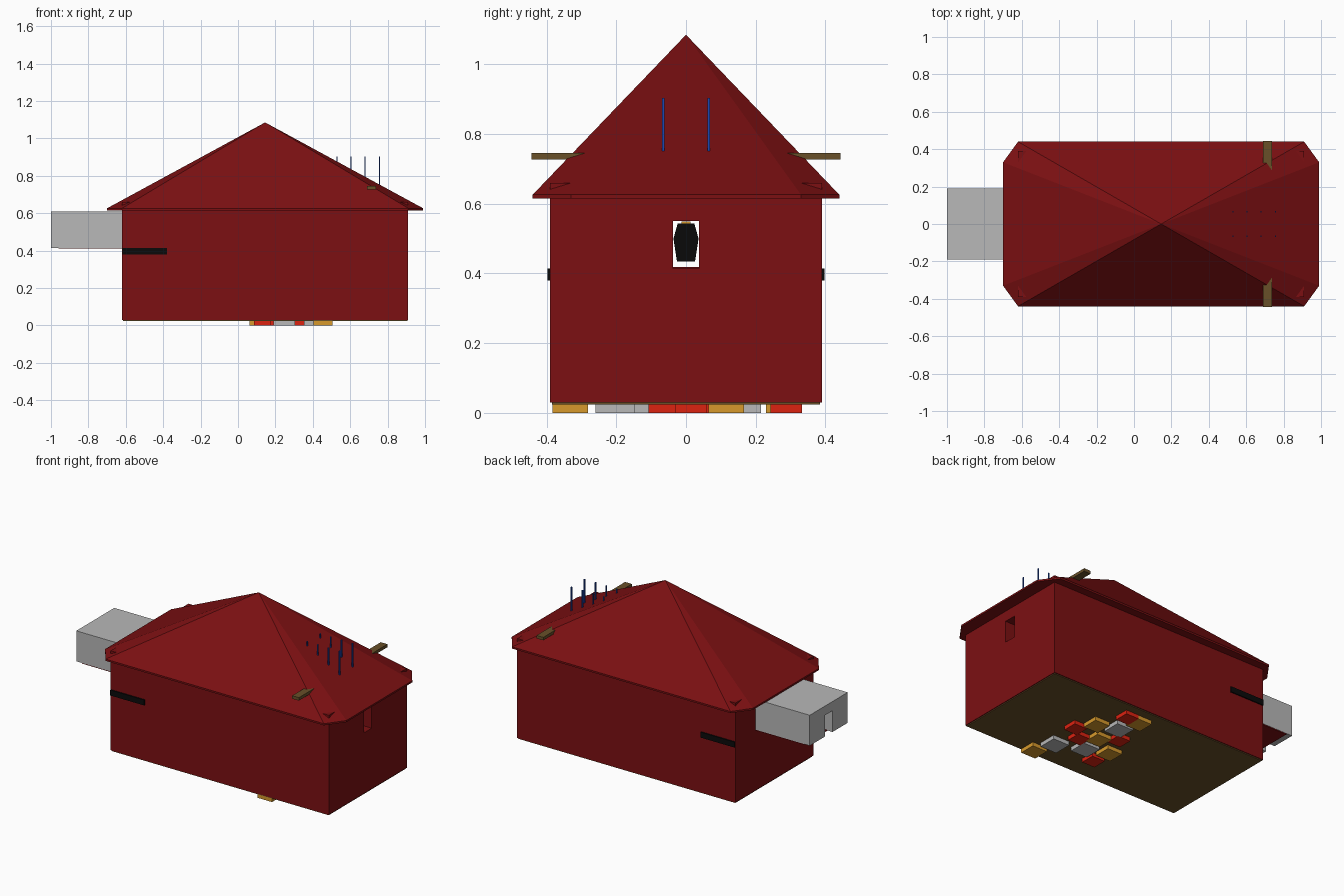
import bpy, bmesh

if "Cube" in bpy.data.objects:
    bpy.data.objects.remove(bpy.data.objects["Cube"])


def material(name, rgb):
    m = bpy.data.materials.new(name)
    m.diffuse_color = (*rgb, 1)
    m.use_nodes = True
    m.node_tree.nodes["Principled BSDF"].inputs["Base Color"].default_value = m.diffuse_color
    return m


DARK_RED = material("dark_red", (0.2, 0.005, 0.006))
RED = material("bright_red", (0.72, 0.016, 0.005))
OCHRE = material("ochre", (0.68, 0.32, 0.025))
GREY = material("light_grey", (0.48, 0.48, 0.48))
BROWN = material("brown", (0.14, 0.08, 0.022))
BLUE = material("blue", (0.012, 0.065, 0.45))
BLACK = material("black", (0.003, 0.003, 0.003))


def finish(name, bm, mat):
    bmesh.ops.recalc_face_normals(bm, faces=bm.faces)
    me = bpy.data.meshes.new(name)
    bm.to_mesh(me)
    bm.free()
    me.materials.append(mat)
    ob = bpy.data.objects.new(name, me)
    bpy.context.collection.objects.link(ob)
    return ob


def box(name, x, y, z, mat):
    """Box from (min, max) pairs along each axis."""
    bm = bmesh.new()
    bmesh.ops.create_cube(bm, size=1)
    for v in bm.verts:
        v.co = [(r[0] + r[1]) / 2 + c * (r[1] - r[0]) for r, c in zip((x, y, z), v.co)]
    return finish(name, bm, mat)


def prism(name, pts, offset, mat):
    """Extrude a flat outline by an offset vector."""
    bm = bmesh.new()
    face = bm.faces.new([bm.verts.new(p) for p in pts])
    ext = bmesh.ops.extrude_face_region(bm, geom=[face], use_keep_orig=True)
    bmesh.ops.translate(bm, vec=offset,
                        verts=[g for g in ext["geom"] if isinstance(g, bmesh.types.BMVert)])
    return finish(name, bm, mat)


def cut(ob, x, y, z, mat):
    """Cut a box-shaped opening and bake the result."""
    cutter = box("cutter", x, y, z, mat)
    cutter.hide_render = True
    mod = ob.modifiers.new("opening", "BOOLEAN")
    mod.operation, mod.object, mod.solver = "DIFFERENCE", cutter, "EXACT"
    bpy.context.view_layer.objects.active = ob
    bpy.ops.object.modifier_apply(modifier=mod.name)
    bpy.data.objects.remove(cutter)


# Walls, with a small tunnel running end to end
walls = box("walls", (-0.62, 0.91), (-0.39, 0.39), (0.03, 0.66), DARK_RED)
cut(walls, (-0.9, 1.1), (-0.038, 0.038), (0.415, 0.55), DARK_RED)
box("floor", (-0.615, 0.905), (-0.385, 0.385), (0.024, 0.034), BROWN)

# Eight-sided roof with clipped corners and a flat eave
outline = [(0.99, -0.33), (0.99, 0.33), (0.91, 0.44), (-0.62, 0.44),
           (-0.70, 0.33), (-0.70, -0.33), (-0.62, -0.44), (0.91, -0.44)]
bm = bmesh.new()
low = [bm.verts.new((x, y, 0.615)) for x, y in outline]
top = [bm.verts.new((x, y, 0.626)) for x, y in outline]
apex = bm.verts.new((0.145, 0, 1.085))
bm.faces.new(low[::-1])
for i in range(8):
    j = (i + 1) % 8
    bm.faces.new((low[i], low[j], top[j], top[i]))
    bm.faces.new((top[i], top[j], apex))
finish("roof", bm, DARK_RED)

# Side annex with a doorway and red floor
annex = box("annex", (-1.0, -0.615), (-0.19, 0.19), (0.415, 0.608), GREY)
cut(annex, (-1.1, -0.5), (-0.038, 0.038), (0.40, 0.55), GREY)
box("annex_floor", (-0.96, -0.615), (-0.188, 0.188), (0.41, 0.418), DARK_RED)

# Dark baffle inside the tunnel, with an ochre cap
half = [(0.026, 0.435), (0.036, 0.50), (0.024, 0.543)]
pts = [(0.6, y, z) for y, z in half] + [(0.6, -y, z) for y, z in half[::-1]]
prism("baffle", pts, (0.04, 0, 0), BLACK)
box("baffle_cap", (0.6, 0.64), (-0.013, 0.013), (0.543, 0.549), OCHRE)

# Black side plates
for s, side in ((-1, "front"), (1, "back")):
    box(side + "_plate", (-0.618, -0.38), sorted((s * 0.389, s * 0.397)), (0.38, 0.415), BLACK)

# Beam through the roof, and two rows of blue pins
box("beam", (0.69, 0.737), (-0.443, 0.443), (0.727, 0.746), BROWN)
for y in (-0.065, 0.065):
    for x in (0.53, 0.605, 0.68, 0.757):
        box("pin", (x - 0.003, x + 0.003), (y - 0.004, y + 0.004), (0.745, 0.903), BLUE)

# Square pads under the floor: half size, then centres
pads = [(RED, 0.045, [(0.29, 0.288), (0.44, 0.015), (0.35, -0.062), (0.165, 0.065), (0.13, -0.2)]),
        (OCHRE, 0.051, [(0.20, 0.28), (0.37, 0.115), (0.26, 0.0), (0.455, -0.332), (0.112, -0.085)]),
        (GREY, 0.057, [(0.245, 0.158), (0.41, -0.203), (0.248, -0.13)])]
for mat, h, centres in pads:
    for k, (x, y) in enumerate(centres):
        box("pad_" + mat.name, (x - h, x + h), (y - h, y + h), (0, 0.025 - 0.0003 * k), mat)
